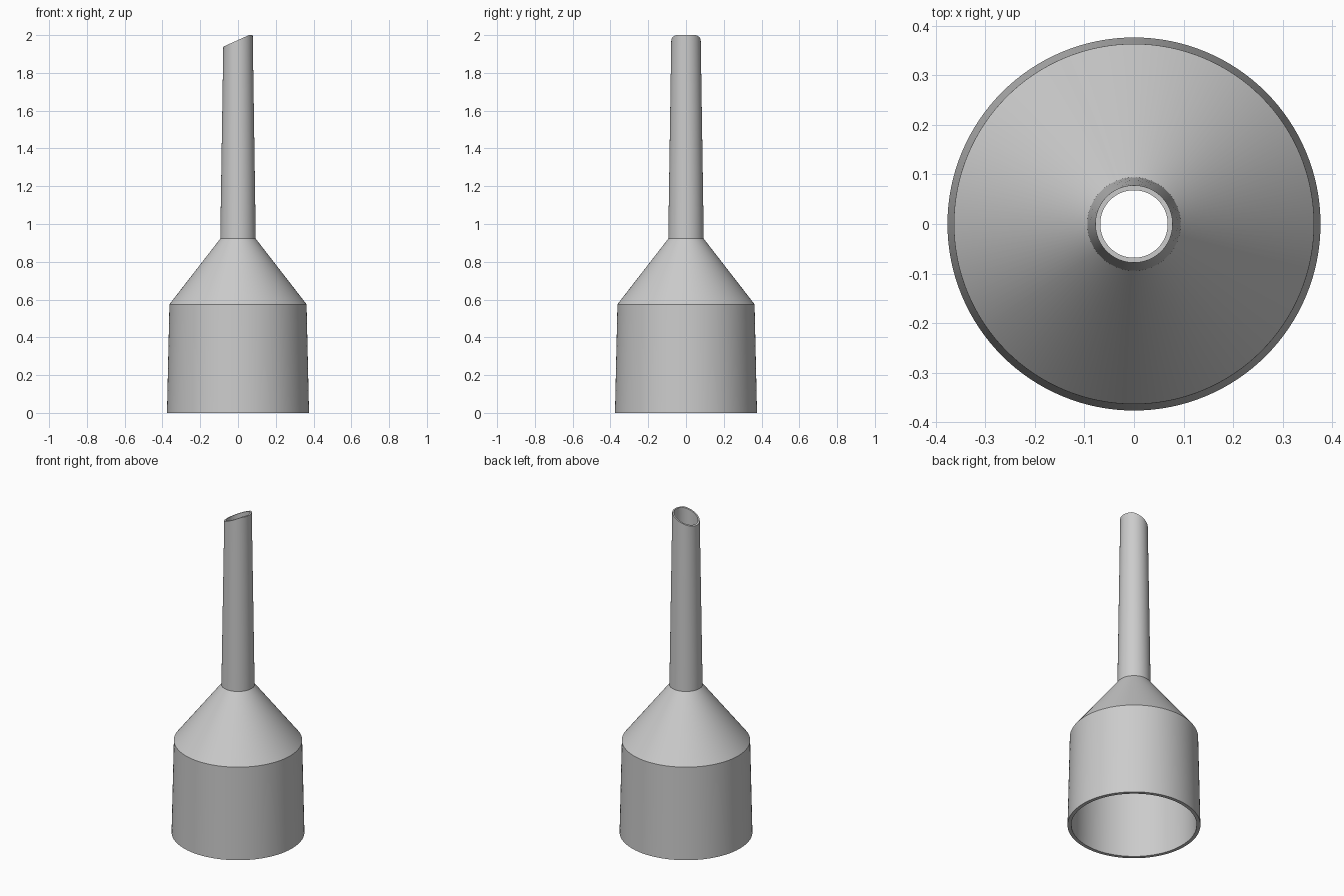
import bpy, bmesh, math

cube = bpy.data.objects.get("Cube")
if cube:
    bpy.data.objects.remove(cube)

SEGMENTS = 128
TIP = 2.0

# Closed wall section as (radius, height): outside going up, inside going down
outer = [(0.376, 0), (0.363, 0.575), (0.094, 0.922), (0.078, TIP)]
inner = [(0.068, TIP), (0.083, 0.915), (0.348, 0.56), (0.355, 0)]
section = outer + inner


def tip_height(x):
    """Slanted spout mouth with its highest side levelled off."""
    return min(TIP, 1.974 + 0.45 * x)


# Funnel: revolve the section around z
bm = bmesh.new()
rings = []
for radius, height in section:
    ring = []
    for i in range(SEGMENTS):
        a = 2 * math.pi * i / SEGMENTS
        x, y = radius * math.cos(a), radius * math.sin(a)
        z = tip_height(x) if height == TIP else height
        ring.append(bm.verts.new((x, y, z)))
    rings.append(ring)
for k, low in enumerate(rings):
    high = rings[(k + 1) % len(rings)]
    for i in range(SEGMENTS):
        j = (i + 1) % SEGMENTS
        bm.faces.new((low[i], low[j], high[j], high[i]))
bmesh.ops.recalc_face_normals(bm, faces=bm.faces)

mesh = bpy.data.meshes.new("funnel")
bm.to_mesh(mesh)
bm.free()
funnel = bpy.data.objects.new("funnel", mesh)
bpy.context.collection.objects.link(funnel)

# Plain grey plastic
grey = bpy.data.materials.new("light_grey")
grey.use_nodes = True
colour = (0.6, 0.6, 0.6, 1)
grey.diffuse_color = colour
grey.node_tree.nodes["Principled BSDF"].inputs["Base Color"].default_value = colour
mesh.materials.append(grey)

# Smooth walls with crisp shoulders and rims
bpy.ops.object.select_all(action="DESELECT")
funnel.select_set(True)
bpy.context.view_layer.objects.active = funnel
bpy.ops.object.shade_smooth_by_angle(angle=math.radians(30))
